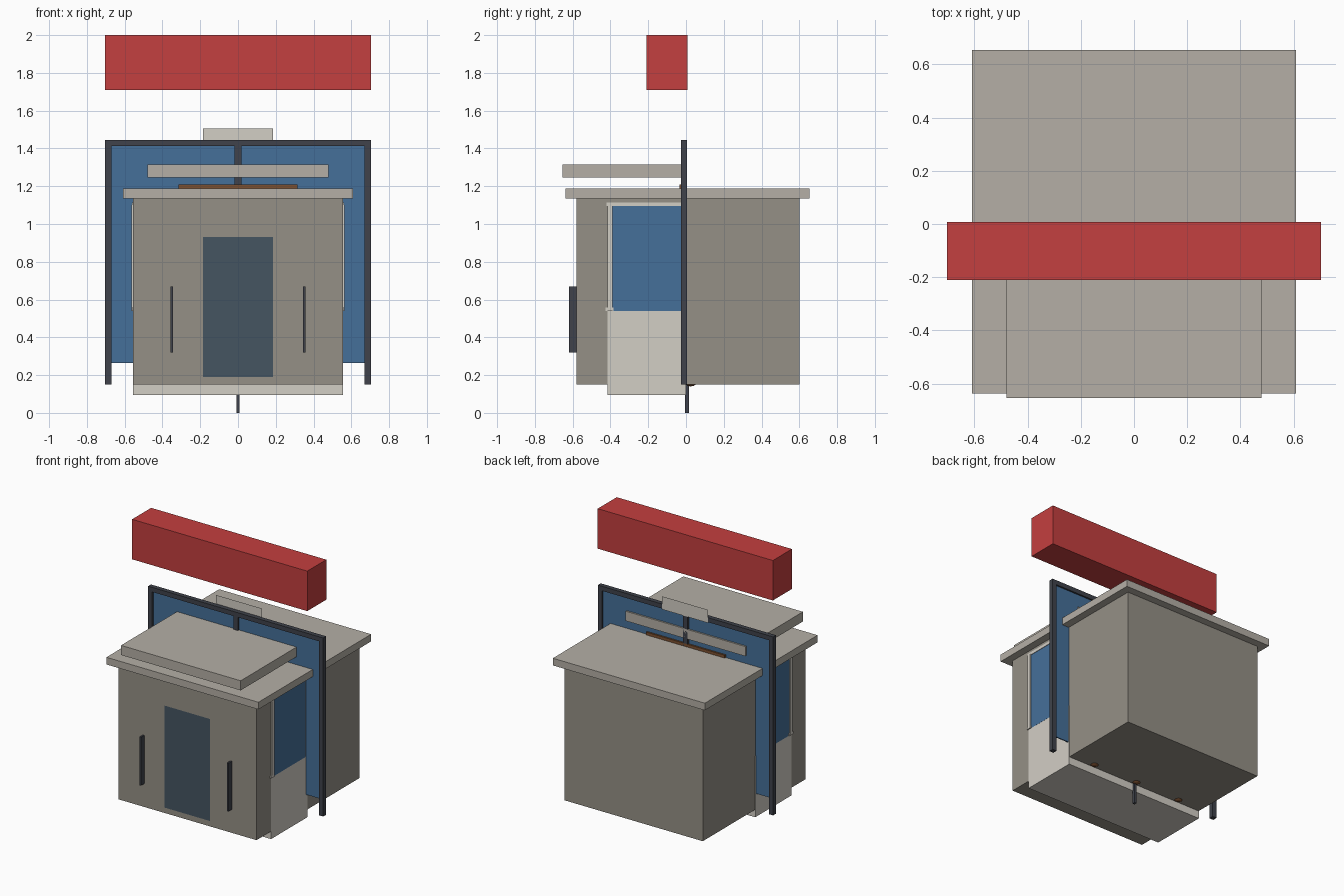
import bpy

if "Cube" in bpy.data.objects:
    bpy.data.objects.remove(bpy.data.objects["Cube"])


def material(name, rgb):
    m = bpy.data.materials.new(name)
    m.diffuse_color = (*rgb, 1)
    m.use_nodes = True
    m.node_tree.nodes["Principled BSDF"].inputs["Base Color"].default_value = m.diffuse_color
    return m


RED = material("red", (0.55, 0.05, 0.05))
DARK = material("dark_metal", (0.05, 0.055, 0.07))
BLUE = material("blue_glass", (0.06, 0.16, 0.32))
SMOKE = material("smoked_glass", (0.06, 0.09, 0.12))
BROWN = material("brown", (0.2, 0.08, 0.03))
STONE = material("stone", (0.30, 0.28, 0.24))
PALE = material("pale_stone", (0.46, 0.43, 0.38))
CREAM = material("cream", (0.65, 0.62, 0.56))


def finish(name, verts, faces, mat):
    me = bpy.data.meshes.new(name)
    me.from_pydata(verts, [], faces)
    me.materials.append(mat)
    ob = bpy.data.objects.new(name, me)
    bpy.context.collection.objects.link(ob)
    return ob


def box(name, x, y, z, mat):
    """Box from (min, max) ranges on each axis."""
    v = [(a, b, c) for a in x for b in y for c in z]
    f = [(0, 1, 3, 2), (4, 6, 7, 5), (0, 4, 5, 1),
         (2, 3, 7, 6), (0, 2, 6, 4), (1, 5, 7, 3)]
    return finish(name, v, f, mat)


def panel(name, x, y, z, mat):
    """Flat upright sheet facing the front."""
    v = [(x[0], y, z[0]), (x[1], y, z[0]), (x[1], y, z[1]), (x[0], y, z[1])]
    return finish(name, v, [(0, 1, 2, 3)], mat)


def pair(name, x, y, z, mat):
    """Two boxes mirrored across x = 0."""
    box(name + "_right", x, y, z, mat)
    box(name + "_left", (-x[1], -x[0]), y, z, mat)


# Main body, roof and canopy slab
box("body", (-0.555, 0.555), (-0.58, 0.6), (0.15, 1.135), STONE)
box("roof", (-0.61, 0.61), (-0.637, 0.655), (1.135, 1.187), PALE)
box("canopy", (-0.48, 0.48), (-0.655, 0.006), (1.245, 1.315), PALE)

# Lower counter that hangs under the body
box("counter", (-0.556, 0.556), (-0.415, 0.0), (0.095, 0.54), CREAM)

# Side windows with post, foot and head rail
pair("side_window", (0.54, 0.5565), (-0.41, -0.02), (0.54, 1.1), BLUE)
pair("window_post", (0.545, 0.565), (-0.415, -0.39), (0.54, 1.1), CREAM)
pair("window_foot", (0.545, 0.562), (-0.427, -0.383), (0.54, 0.557), CREAM)
pair("window_rail", (0.545, 0.56), (-0.42, -0.02), (1.095, 1.115), CREAM)

# Front window and handles
panel("front_window", (-0.184, 0.184), -0.582, (0.19, 0.93), SMOKE)
pair("handle", (0.345, 0.358), (-0.62, -0.575), (0.32, 0.67), DARK)

# Large glazed frame through the middle
pair("frame_post", (0.67, 0.703), (-0.027, 0.006), (0.15, 1.445), DARK)
box("frame_top", (-0.67, 0.67), (-0.027, 0.006), (1.412, 1.445), DARK)
box("frame_mullion", (-0.018, 0.018), (-0.027, 0.006), (0.15, 1.412), DARK)
pair("frame_glass", (0.018, 0.67), (-0.014, -0.006), (0.265, 1.412), BLUE)
box("centre_leg", (-0.009, 0.009), (-0.005, 0.016), (0.0, 0.2), DARK)

# Brown beam and small knobs below
box("beam", (-0.315, 0.315), (-0.035, 0.006), (1.17, 1.208), BROWN)
for i, x in enumerate((-0.36, 0, 0.36)):
    bpy.ops.mesh.primitive_uv_sphere_add(segments=16, ring_count=8, radius=0.04, location=(x, 0.025, 0.18))
    knob = bpy.context.object
    knob.name = f"knob_{i}"
    knob.data.materials.append(BROWN)
    bpy.ops.object.shade_smooth_by_angle()

# Top plate and sign box
panel("top_plate", (-0.184, 0.184), 0.012, (1.41, 1.505), CREAM)
box("sign_box", (-0.703, 0.703), (-0.21, 0.008), (1.71, 2.0), RED)
